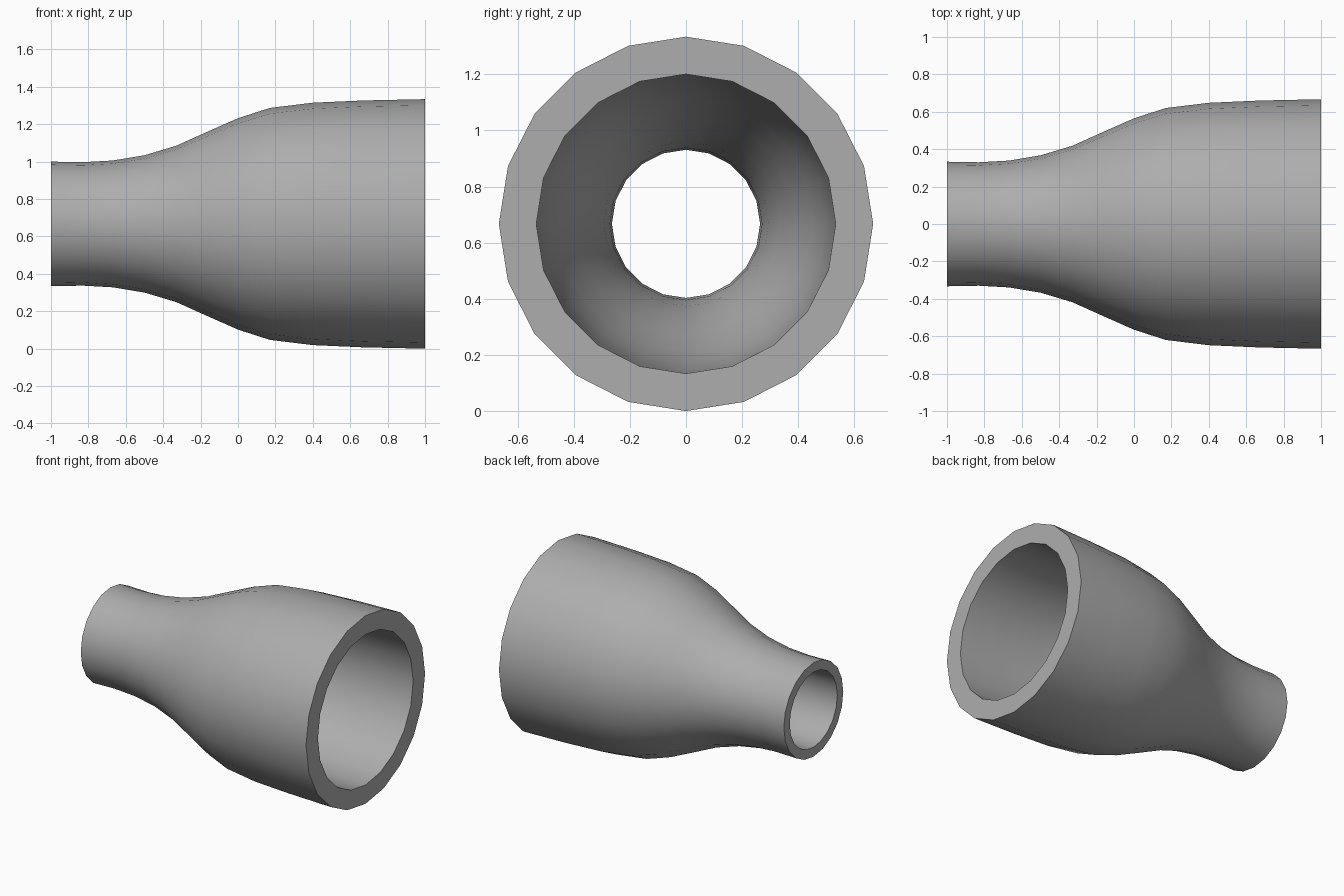
import bpy
import bmesh
import math

if "Cube" in bpy.data.objects:
    bpy.data.objects.remove(bpy.data.objects["Cube"])

SIDES = 20
CENTRE_Z = 0.667
WALL_RATIO = 0.8  # bore radius as a share of the outer radius

# Outer profile: (position along x, radius)
outer = [(-1, 0.333), (-0.83, 0.33), (-0.67, 0.339), (-0.5, 0.367),
         (-0.33, 0.418), (-0.17, 0.49), (0, 0.565), (0.17, 0.62),
         (0.4, 0.648), (0.67, 0.66), (1, 0.667)]
bore = [(x, r * WALL_RATIO) for x, r in reversed(outer)]

grey = bpy.data.materials.new("mid grey")
grey.use_nodes = True
grey.diffuse_color = (0.42, 0.42, 0.42, 1)
grey.node_tree.nodes["Principled BSDF"].inputs["Base Color"].default_value = grey.diffuse_color


def revolve(name, profile):
    """Closed profile turned around the x axis."""
    bm = bmesh.new()
    rings = []
    for x, r in profile:
        angles = [2 * math.pi * i / SIDES for i in range(SIDES)]
        rings.append([bm.verts.new((x, r * math.cos(a), CENTRE_Z + r * math.sin(a)))
                      for a in angles])
    for k, ring in enumerate(rings):
        following = rings[(k + 1) % len(rings)]
        for i in range(SIDES):
            j = (i + 1) % SIDES
            bm.faces.new((ring[i], ring[j], following[j], following[i]))
    bmesh.ops.recalc_face_normals(bm, faces=bm.faces)
    mesh = bpy.data.meshes.new(name)
    bm.to_mesh(mesh)
    bm.free()
    obj = bpy.data.objects.new(name, mesh)
    bpy.context.collection.objects.link(obj)
    return obj


# Hollow pipe reducer, with flat rims and smooth walls
reducer = revolve("pipe_reducer", outer + bore)
reducer.data.materials.append(grey)
bpy.ops.object.select_all(action="DESELECT")
reducer.select_set(True)
bpy.context.view_layer.objects.active = reducer
bpy.ops.object.shade_smooth_by_angle(angle=math.radians(40))
